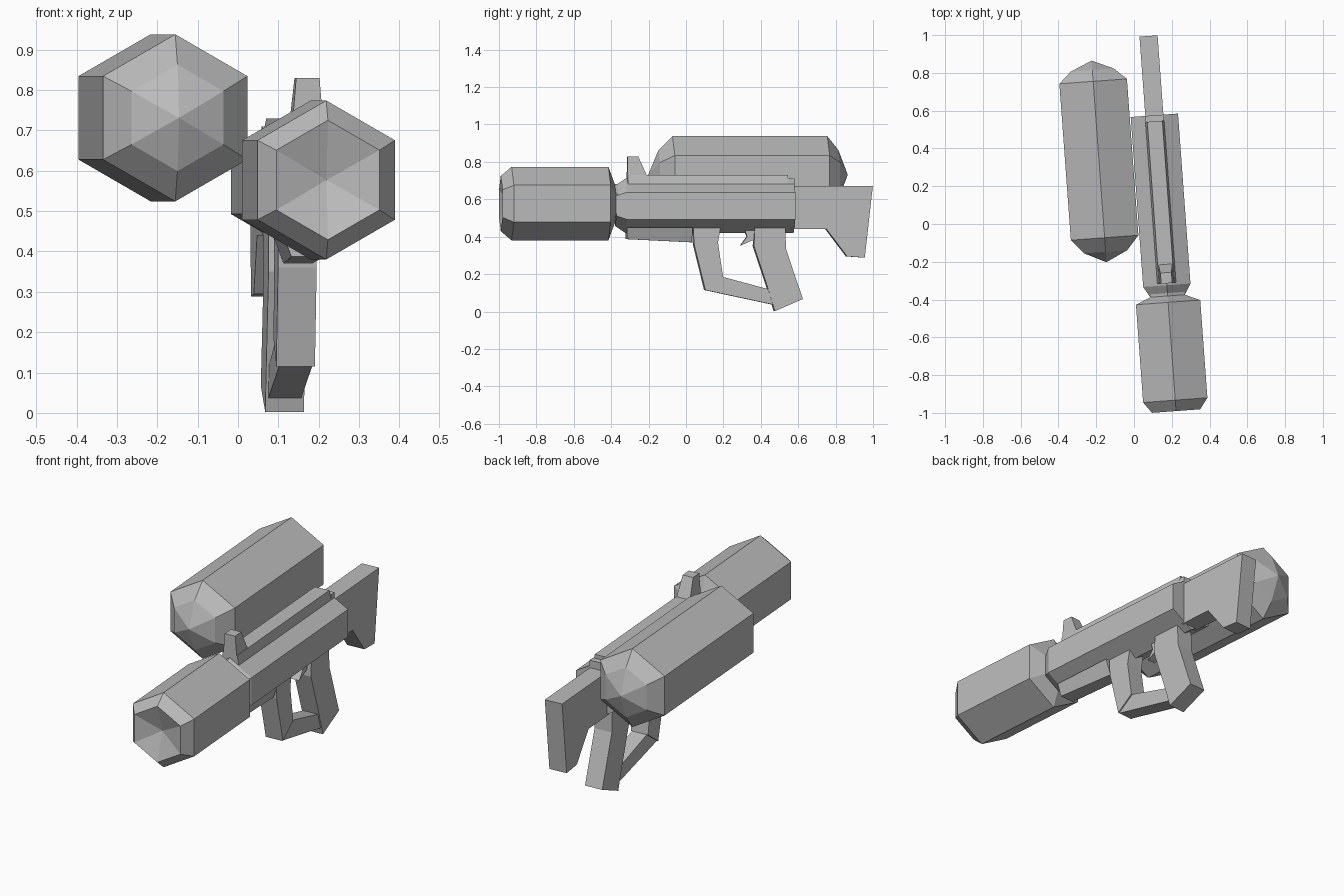
import bpy, bmesh, math
from mathutils import Matrix

if "Cube" in bpy.data.objects:
    bpy.data.objects.remove(bpy.data.objects["Cube"], do_unlink=True)

grey = bpy.data.materials.new("plain_grey")
grey.use_nodes = True
colour = (0.5, 0.5, 0.5, 1)
grey.diffuse_color = colour
grey.node_tree.nodes["Principled BSDF"].inputs["Base Color"].default_value = colour

# The whole launcher is turned slightly about the vertical
PLACE = Matrix.Translation((0.15, 0, 0)) @ Matrix.Rotation(math.radians(4.2), 4, 'Z')


def finish(name, bm):
    bmesh.ops.recalc_face_normals(bm, faces=bm.faces)
    bm.transform(PLACE)
    mesh = bpy.data.meshes.new(name)
    bm.to_mesh(mesh)
    bm.free()
    mesh.materials.append(grey)
    obj = bpy.data.objects.new(name, mesh)
    bpy.context.collection.objects.link(obj)
    return obj


def hex_tube(name, x, z, rings):
    """Six-sided body along y from (y, radius) pairs; radius 0 makes a point."""
    bm = bmesh.new()
    loops = []
    for y, r in rings:
        if r == 0:
            loops.append([bm.verts.new((x, y, z))] * 6)
        else:
            angles = [math.radians(90 + 60 * k) for k in range(6)]
            loops.append([bm.verts.new((x + r * math.cos(a), y, z + r * math.sin(a)))
                          for a in angles])
    for a, b in zip(loops, loops[1:]):
        for i in range(6):
            j = (i + 1) % 6
            corners = list(dict.fromkeys((a[i], a[j], b[j], b[i])))
            bm.faces.new(corners)
    for (y, r), loop in ((rings[0], loops[0]), (rings[-1], loops[-1])):
        if r:
            bm.faces.new(loop)
    return finish(name, bm)


def slab(name, profile, half, low_half=None):
    """Side profile of (y, z) points given width; low_half tapers by height."""
    bm = bmesh.new()
    zs = [p[1] for p in profile]
    lo, hi = min(zs), max(zs)
    low_half = half if low_half is None else low_half
    sides = []
    for s in (-1, 1):
        side = []
        for y, z in profile:
            w = low_half + (half - low_half) * (z - lo) / (hi - lo)
            side.append(bm.verts.new((s * w, y, z)))
        bm.faces.new(side)
        sides.append(side)
    n = len(profile)
    for i in range(n):
        j = (i + 1) % n
        bm.faces.new((sides[0][i], sides[0][j], sides[1][j], sides[1][i]))
    return finish(name, bm)


# Barrel with a hollowed muzzle, receiver and side tank
hex_tube("barrel", 0, 0.577, [(-0.945, 0), (-0.993, 0.148), (-0.935, 0.197),
                              (-0.416, 0.197), (-0.382, 0.105), (-0.36, 0.105)])
hex_tube("receiver", 0, 0.565, [(-0.38, 0.108), (-0.325, 0.145), (0.577, 0.145)])
hex_tube("side_tank", -0.31, 0.731, [(-0.18, 0), (-0.125, 0.132), (-0.05, 0.207),
                                     (0.78, 0.207), (0.84, 0.132), (0.89, 0)])

# Top rail, its end stop and the front sight
slab("top_rail", [(-0.315, 0.66), (-0.315, 0.73), (0.545, 0.73), (0.545, 0.66)], 0.04, 0.054)
slab("rail_stop", [(0.545, 0.66), (0.545, 0.71), (0.577, 0.71), (0.577, 0.66)], 0.05)
slab("front_sight", [(-0.315, 0.72), (-0.315, 0.83), (-0.258, 0.83), (-0.21, 0.72)], 0.029, 0.038)

# Plate under the receiver
slab("under_plate", [(-0.32, 0.45), (-0.32, 0.387), (0.03, 0.37), (0.03, 0.45)], 0.065, 0.035)

# Shoulder stock
slab("stock", [(0.56, 0.67), (0.56, 0.44), (0.75, 0.44), (0.86, 0.295),
               (0.955, 0.288), (0.998, 0.67)], 0.048)

# Guard, trigger and grip
slab("guard_post", [(0.035, 0.46), (0.04, 0.36), (0.10, 0.115), (0.195, 0.185),
                    (0.168, 0.37), (0.184, 0.46)], 0.048)
slab("guard_bar", [(0.10, 0.115), (0.195, 0.185), (0.437, 0.12), (0.464, 0.037)], 0.041)
slab("trigger", [(0.31, 0.45), (0.325, 0.40), (0.29, 0.352), (0.365, 0.385), (0.38, 0.45)], 0.025)
slab("grip", [(0.366, 0.46), (0.361, 0.35), (0.437, 0.12), (0.473, 0.002),
              (0.623, 0.067), (0.533, 0.334), (0.528, 0.46)], 0.048)
